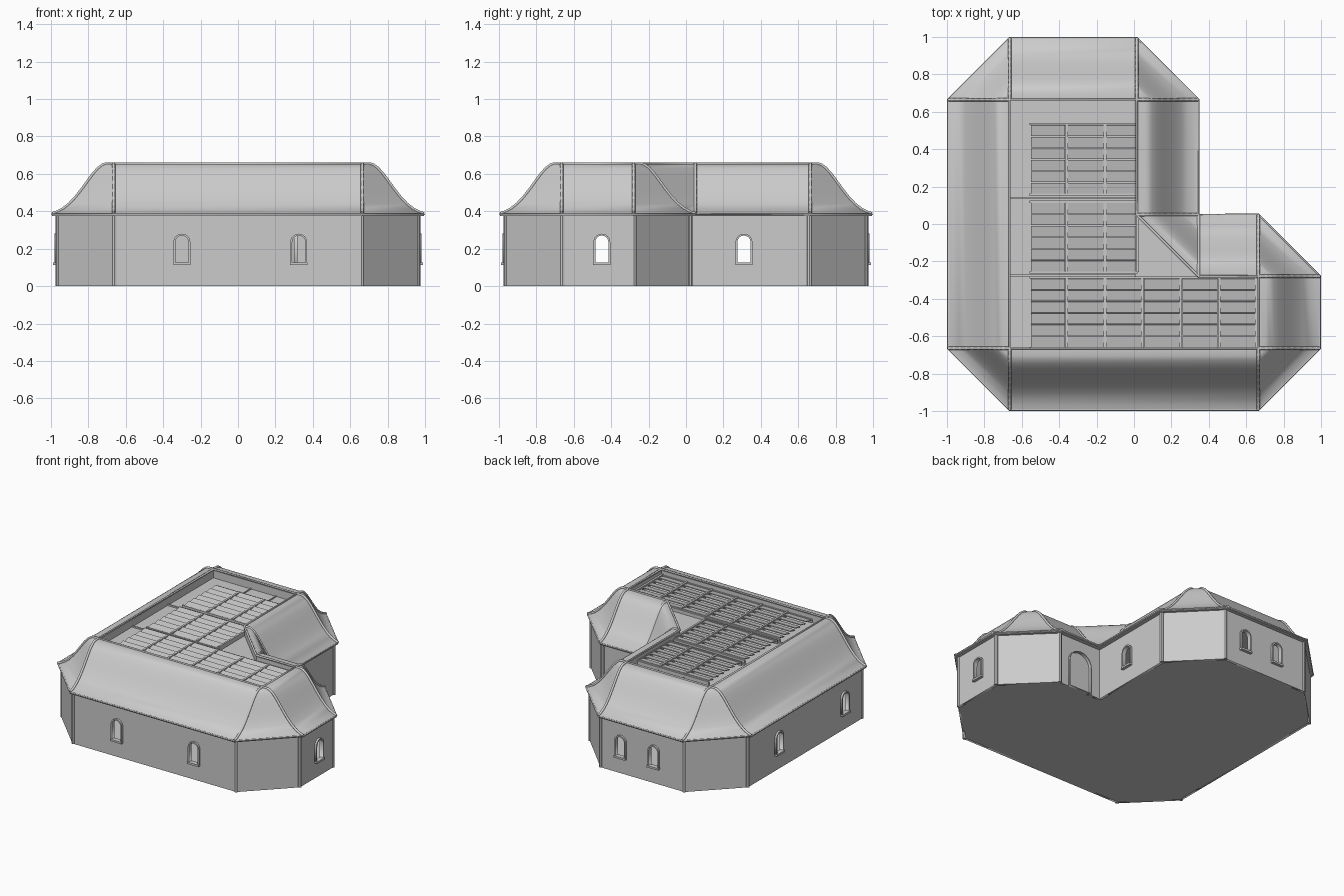
import bpy, bmesh
from math import sin, cos, pi
from mathutils import Vector, Matrix

if "Cube" in bpy.data.objects:
    bpy.data.objects.remove(bpy.data.objects["Cube"])

WALL_TOP, DECK, RIDGE = 0.375, 0.59, 0.654

# matching eave / ridge plan points, counter-clockwise
E, R = 0.994, 0.665
RING = [((-R, -E), (-R, -R)), ((R, -E), (R, -R)), ((E, -R), (R, -R)), ((E, -.28), (R, -.28)),
        ((R, .05), (R, -.28)), ((.345, .05), (.345, -.28)), ((.345, .05), (.015, .05)),
        ((.345, R), (.015, R)), ((.015, E), (.015, R)), ((-R, E), (-R, R)),
        ((-E, R), (-R, R)), ((-E, -R), (-R, -R))]
# bell-shaped roof section: (0 eave .. 1 ridge, height)
CURVE = [(0, .388), (.08, .396), (.18, .414), (.28, .44), (.38, .475), (.48, .517), (.58, .562),
         (.67, .602), (.75, .631), (.82, .648), (.88, .654), (1, RIDGE)]
SECTION = [(.2, .374), (0, .374)] + CURVE + [(1, DECK - .01)]
# wall plan
W = 0.968
WALLS = [(-R, -W), (R, -W), (W, -R), (W, -.28), (R, .02), (.315, .02), (.315, R),
         (.015, W), (-R, W), (-W, R), (-W, -R)]


def mesh_object(name, bm, smooth=False):
    bmesh.ops.recalc_face_normals(bm, faces=bm.faces)
    me = bpy.data.meshes.new(name)
    bm.to_mesh(me)
    bm.free()
    ob = bpy.data.objects.new(name, me)
    bpy.context.collection.objects.link(ob)
    if smooth:
        bpy.ops.object.select_all(action='DESELECT')
        ob.select_set(True)
        bpy.context.view_layer.objects.active = ob
        bpy.ops.object.shade_smooth_by_angle(angle=0.5)
    return ob


def curve_object(name, loops, cyclic=True, dims='3D', extrude=0, bevel=0, matrix=None):
    cu = bpy.data.curves.new(name, 'CURVE')
    cu.dimensions = dims
    if dims == '2D':
        cu.fill_mode = 'BOTH'
    cu.extrude, cu.bevel_depth, cu.bevel_resolution = extrude, bevel, 1
    cu.use_fill_caps = bevel > 0
    for pts in loops:
        sp = cu.splines.new('POLY')
        sp.points.add(len(pts) - 1)
        for p, co in zip(sp.points, pts):
            p.co = (co[0], co[1], co[2] if len(co) > 2 else 0, 1)
        sp.use_cyclic_u = cyclic
    ob = bpy.data.objects.new(name, cu)
    bpy.context.collection.objects.link(ob)
    if matrix:
        ob.matrix_world = matrix
    return ob


def box(bm, center, size, matrix=Matrix()):
    m = matrix @ Matrix.Translation(center) @ Matrix.Diagonal((*size, 1))
    bmesh.ops.create_cube(bm, size=1, matrix=m)


def arch(cx, z0, w, h, grow=0, n=12):
    r = w / 2 + grow
    top = z0 + h - w / 2
    pts = [(cx - r, z0 - grow), (cx + r, z0 - grow)]
    return pts + [(cx + r * cos(pi * i / n), top + r * sin(pi * i / n)) for i in range(n + 1)]


def at(i, t, z):
    a, b = map(Vector, RING[i % len(RING)])
    return (*a.lerp(b, t), z)


def slab(name, plan, z0, z1):
    bm = bmesh.new()
    f = bm.faces.new([bm.verts.new((x, y, z0)) for x, y in plan])
    ext = bmesh.ops.extrude_face_region(bm, geom=[f])
    vs = [v for v in ext['geom'] if isinstance(v, bmesh.types.BMVert)]
    bmesh.ops.translate(bm, verts=vs, vec=(0, 0, z1 - z0))
    return mesh_object(name, bm)


# walls with arched openings, each opening framed
WIN = (.125, .07, .145)
DOOR = (.006, .18, .28)
OPENINGS = {0: [(-.3, -W, WIN), (.325, -W, WIN)], 2: [(W, -.45, WIN)], 4: [(.49, .02, DOOR)],
            5: [(.315, .31, WIN)], 7: [(-.15, W, WIN), (-.42, W, WIN)],
            9: [(-W, .31, WIN), (-W, -.45, WIN)]}
TH = 0.008
for i, p in enumerate(WALLS):
    a, b = Vector(p), Vector(WALLS[(i + 1) % len(WALLS)])
    d = (b - a).normalized()
    n = Vector((d.y, -d.x))
    m = Matrix(((d.x, 0, n.x, a.x), (d.y, 0, n.y, a.y), (0, 1, 0, 0), (0, 0, 0, 1)))
    L = (b - a).length
    loops = [[(0, 0), (L, 0), (L, WALL_TOP), (0, WALL_TOP)]]
    for x, y, (z0, w, h) in OPENINGS.get(i, []):
        c = (Vector((x, y)) - a).dot(d)
        hole = arch(c, z0, w, h)
        loops.append(hole)
        door = w > .1
        curve_object("door_frame" if door else "window_frame",
                     [arch(c, z0, w, h, .006 if door else .01), hole], dims='2D', extrude=.014, matrix=m)
        if door:
            curve_object("door_leaf", [hole], dims='2D', extrude=.004,
                         matrix=m @ Matrix.Translation((0, 0, -.012)))
        else:
            bm = bmesh.new()
            box(bm, (c, z0 - .006, .006), (w + .022, .014, .03), m)
            mesh_object("window_sill", bm)
    curve_object("wall", loops, dims='2D', extrude=TH, matrix=m @ Matrix.Translation((0, 0, -TH)))

# slim corner posts
bm = bmesh.new()
for x, y in WALLS:
    if (x, y) != (.315, .02):
        bmesh.ops.create_cone(bm, cap_ends=True, segments=8, radius1=.014, radius2=.014, depth=WALL_TOP,
                              matrix=Matrix.Translation((x * .993, y * .993, WALL_TOP / 2)))
mesh_object("corner_posts", bm)

# ground floor and sunken roof deck
slab("floor", WALLS, 0, .008)
inner = []
for _, r in RING:
    if r not in inner:
        inner.append(r)
slab("roof_deck", inner, DECK - .01, DECK)

# curved roof: one lofted strip per side
bm = bmesh.new()
for i in range(len(RING)):
    rows = [[bm.verts.new(at(k, t, z)) for k in (i, i + 1)] for t, z in SECTION]
    for lo, hi in zip(rows, rows[1:]):
        bm.faces.new((lo[0], lo[1], hi[1], hi[0]))
bmesh.ops.remove_doubles(bm, verts=bm.verts, dist=.0005)
mesh_object("curved_roof", bm, smooth=True)

# trim rolls along hips, ridge and eaves
curve_object("hip_rolls", [[at(i, t, z) for t, z in CURVE] for i in range(len(RING))],
             cyclic=False, bevel=.009)
curve_object("ridge_roll", [[(x, y, RIDGE) for x, y in inner]], bevel=.008)
eave = []
for e, _ in RING:
    if e not in eave:
        eave.append(e)
curve_object("eave_roll", [[(x, y, .384) for x, y in eave]], bevel=.006)

# louvred panels on the deck
COLS = [-.56, -.36, -.155, .045, .25, .455, .655]
slats, bars = bmesh.new(), bmesh.new()
for y0, cols in ((-.66, 6), (-.255, 3), (.16, 3)):
    step = .37 / 6
    for c in range(cols):
        x0, x1 = COLS[c], min(COLS[c + 1], .02 if cols == 3 else 1)
        for k in range(6):
            m = Matrix.Translation(((x0 + x1) / 2, y0 + (k + .5) * step, DECK + .022))
            box(slats, (0, 0, 0), (x1 - x0 - .016, step - .004, .006), m @ Matrix.Rotation(.2, 4, 'X'))
        box(bars, (x1, y0 + .185, DECK + .015), (.014, .375, .034))
    for y in (y0 - .004, y0 + .374):
        xe = COLS[cols] if cols == 6 else .02
        box(bars, ((COLS[0] + xe) / 2, y, DECK + .012), (xe - COLS[0], .012, .026))
# joints between deck tiles
for x in (-.36, -.155):
    box(bars, (x, .6, DECK + .002), (.008, .13, .008))
for y in (-.275, .138):
    box(bars, (-.33, y, DECK + .004), (.68, .01, .012))
mesh_object("louvre_slats", slats)
mesh_object("louvre_bars", bars)
